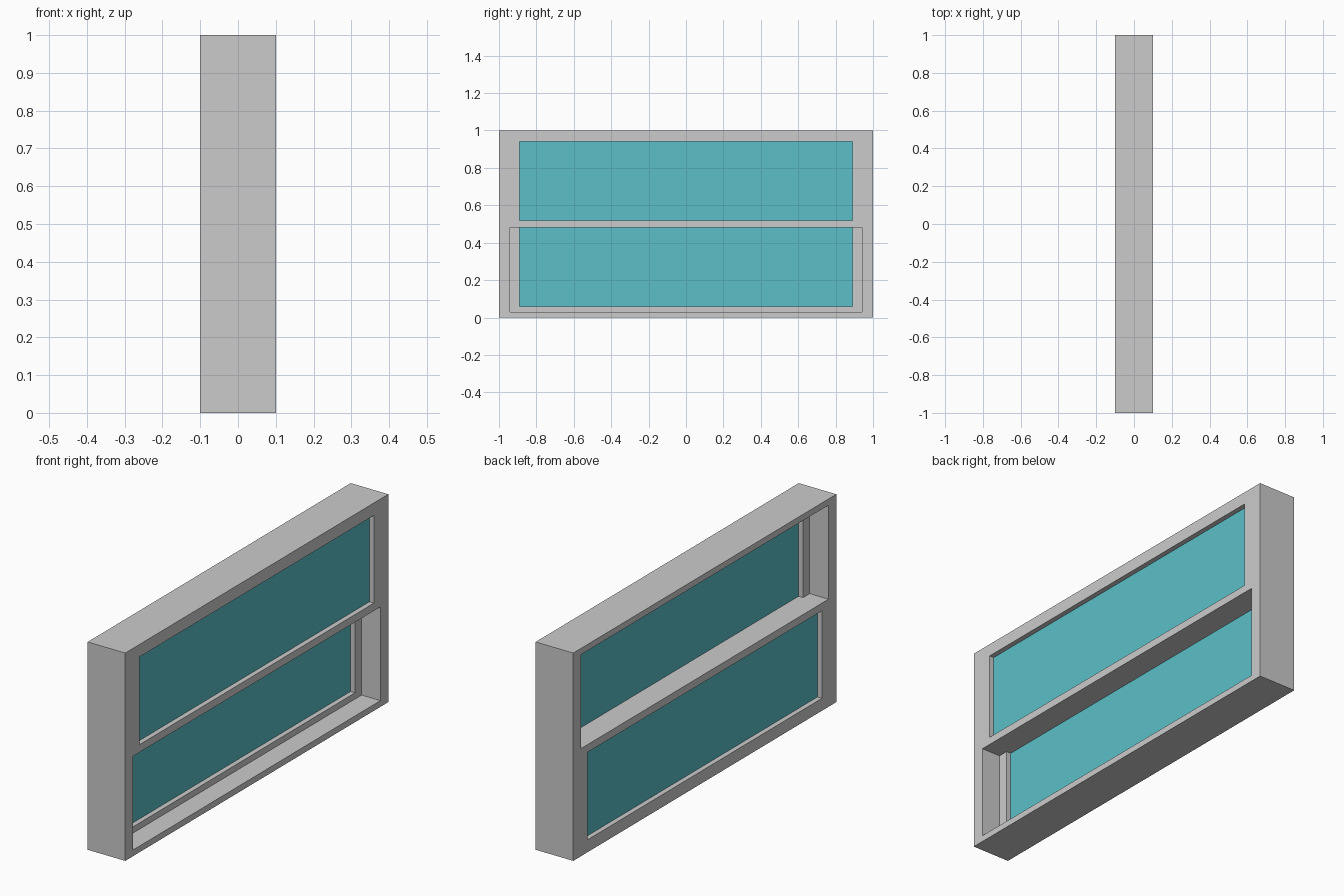
import bpy, bmesh

if "Cube" in bpy.data.objects:
    bpy.data.objects.remove(bpy.data.objects["Cube"])

IN_Y, GLASS_Y = 0.94, 0.89          # frame opening and glass half widths
LOW, HIGH = 0.03, 0.97              # frame opening heights
RAIL_LOW, RAIL_HIGH = 0.481, 0.518  # meeting rails

glass_mat = bpy.data.materials.new("glass")
glass_mat.diffuse_color = (0.106, 0.52, 0.58, 1)
glass_mat.use_nodes = True
glass_mat.node_tree.nodes["Principled BSDF"].inputs["Base Color"].default_value = glass_mat.diffuse_color


def finish(name, bm, mat=None):
    bmesh.ops.recalc_face_normals(bm, faces=bm.faces)
    mesh = bpy.data.meshes.new(name)
    bm.to_mesh(mesh)
    bm.free()
    obj = bpy.data.objects.new(name, mesh)
    bpy.context.collection.objects.link(obj)
    if mat:
        mesh.materials.append(mat)


def ring(name, x0, x1, outer, inner):
    """Rectangular border; outer and inner are (half_width, z0, z1)."""
    bm = bmesh.new()
    loops = []
    for w, z0, z1 in (outer, inner):
        for x in (x0, x1):
            loops.append([bm.verts.new((x, y, z)) for y, z in
                          ((-w, z0), (w, z0), (w, z1), (-w, z1))])
    ob, of, ib, inf = loops
    for a, b in ((ob, of), (of, inf), (inf, ib), (ib, ob)):
        for i in range(4):
            j = (i + 1) % 4
            bm.faces.new((a[i], a[j], b[j], b[i]))
    finish(name, bm)


def pane(name, x0, x1, w, z0, z1):
    bm = bmesh.new()
    bmesh.ops.create_cube(bm, size=1)
    for v in bm.verts:
        v.co = ((x0 + x1) / 2 + v.co.x * (x1 - x0), v.co.y * 2 * w,
                (z0 + z1) / 2 + v.co.z * (z1 - z0))
    finish(name, bm, glass_mat)


# Outer window frame
ring("window_frame", -0.1, 0.1, (1, 0, 1), (IN_Y, LOW, HIGH))

# Upper sash on the +x side, lower sash on the -x side
for name, x, outer_z, glass_z in (
        ("upper", 0.05, (RAIL_LOW, HIGH), (RAIL_HIGH, 0.94)),
        ("lower", -0.05, (LOW, RAIL_HIGH), (0.06, RAIL_LOW))):
    ring(name + "_sash", x - 0.05, x + 0.05, (IN_Y, *outer_z), (GLASS_Y, *glass_z))
    pane(name + "_glass", x - 0.026, x + 0.026, GLASS_Y, *glass_z)
